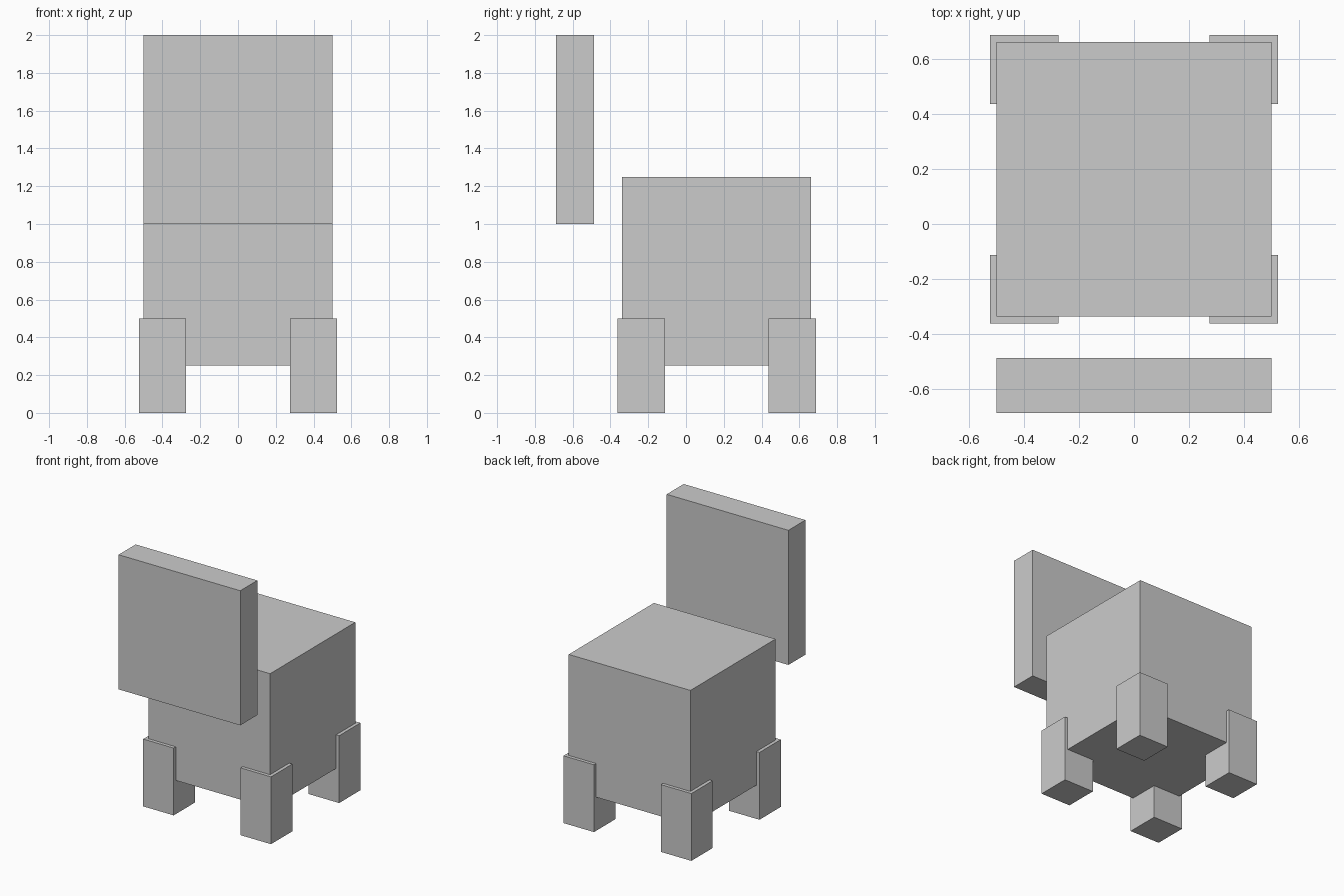
import bpy

if "Cube" in bpy.data.objects:
    bpy.data.objects.remove(bpy.data.objects["Cube"])

SEAT_Y = 0.1625  # depth centre of the seat block


def box(name, centre, size):
    bpy.ops.mesh.primitive_cube_add(size=1, location=centre)
    obj = bpy.context.object
    obj.name = name
    obj.scale = size
    bpy.ops.object.transform_apply(location=False, rotation=False, scale=True)
    return obj


# Cube seat
box("seat", (0, SEAT_Y, 0.75), (1, 1, 1))

# Floating backrest panel
box("backrest", (0, SEAT_Y - 0.75, 1.5), (1, 0.2, 1))

# Four stubby legs wrapped around the seat's lower corners
for depth, dy in (("front", -0.4), ("rear", 0.4)):
    for side, x in (("left", -0.4), ("right", 0.4)):
        box(f"{depth}_{side}_leg", (x, SEAT_Y + dy, 0.25), (0.25, 0.25, 0.5))
